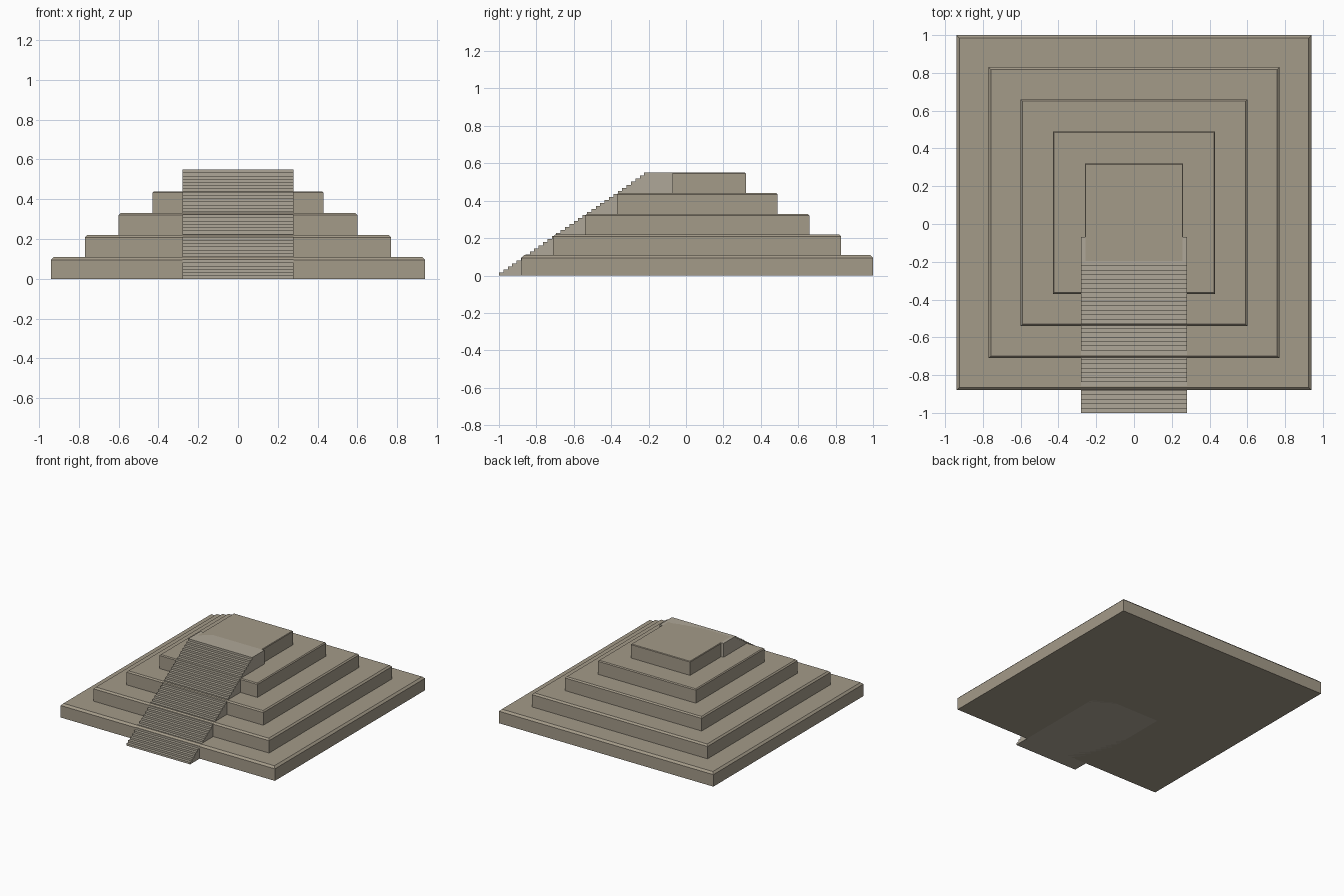
import bpy, bmesh

if "Cube" in bpy.data.objects:
    bpy.data.objects.remove(bpy.data.objects["Cube"])

STEP_H = 0.11      # height of one tier
CY = 0.06          # tiers are centred slightly behind the origin


def material(name, color):
    m = bpy.data.materials.new(name)
    m.diffuse_color = (*color, 1)
    m.use_nodes = True
    m.node_tree.nodes["Principled BSDF"].inputs["Base Color"].default_value = m.diffuse_color
    return m


def finish(name, bm, mat):
    bmesh.ops.recalc_face_normals(bm, faces=bm.faces)
    me = bpy.data.meshes.new(name)
    bm.to_mesh(me)
    bm.free()
    me.materials.append(mat)
    ob = bpy.data.objects.new(name, me)
    bpy.context.collection.objects.link(ob)
    return ob


def tier(name, half, z0, chamfer, mat):
    """Square slab with a chamfered upper rim."""
    bm = bmesh.new()
    bmesh.ops.create_cube(bm, size=1)
    for v in bm.verts:
        v.co.x *= 2 * half
        v.co.y = v.co.y * 2 * half + CY
        v.co.z = z0 + (v.co.z + 0.5) * STEP_H
    top = z0 + STEP_H - 1e-4
    rim = [e for e in bm.edges if all(v.co.z > top for v in e.verts)]
    bmesh.ops.bevel(bm, geom=rim, offset=chamfer, segments=1,
                    affect='EDGES', profile=0.5)
    return finish(name, bm, mat)


def staircase(name, half_w, y0, y1, y_back, height, n, mat):
    """Stepped side profile extruded across the width."""
    run, rise = (y1 - y0) / n, height / n
    pts = [(y0, 0)]
    for i in range(n):
        pts += [(y0 + i * run, (i + 1) * rise),
                (y0 + (i + 1) * run, (i + 1) * rise)]
    pts[-1] = (y_back, height)
    pts.append((y_back, 0))
    bm = bmesh.new()
    face = bm.faces.new([bm.verts.new((-half_w, y, z)) for y, z in pts])
    ext = bmesh.ops.extrude_face_region(bm, geom=[face], use_keep_orig=True)
    moved = [g for g in ext["geom"] if isinstance(g, bmesh.types.BMVert)]
    bmesh.ops.translate(bm, verts=moved, vec=(2 * half_w, 0, 0))
    return finish(name, bm, mat)


stone = material("stone", (0.37, 0.325, 0.25))
pale_stone = material("pale_stone", (0.43, 0.39, 0.315))

# Five stacked tiers, each narrower, with a finer rim towards the top
for i in range(5):
    tier(f"tier_{i + 1}", 0.94 - 0.17 * i, STEP_H * i, 0.015 - 0.0027 * i, stone)

# Front stairs with a landing cut into the top tier
staircase("front_stairs", 0.28, -1.0, -0.2, -0.07, 0.55, 34, pale_stone)
